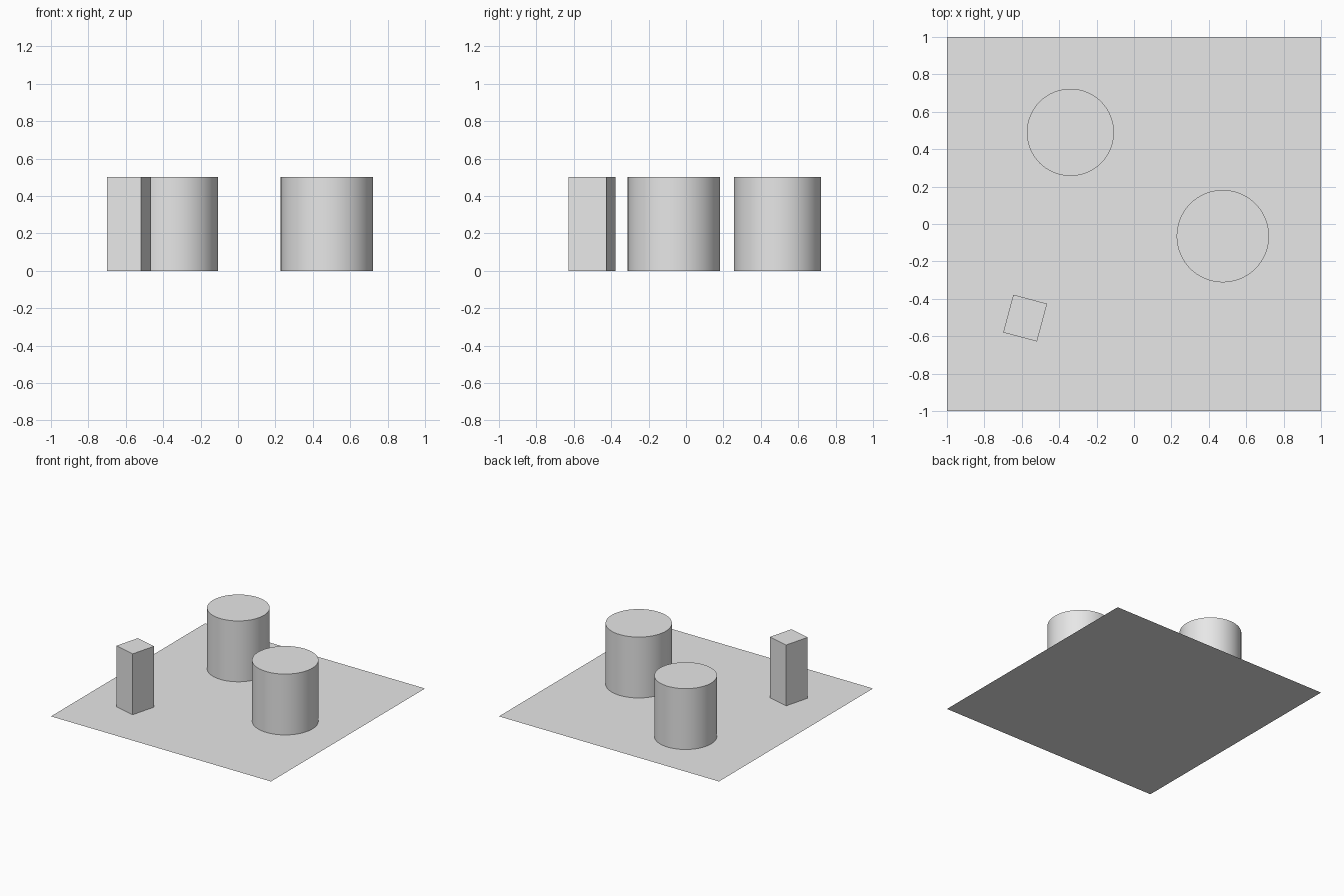
import bpy
import math

cube = bpy.data.objects.get("Cube")
if cube:
    bpy.data.objects.remove(cube, do_unlink=True)

HEIGHT = 0.5

# One plain grey for every part
grey = bpy.data.materials.new("light_grey")
grey.use_nodes = True
color = (0.8, 0.8, 0.8, 1)
grey.diffuse_color = color
grey.node_tree.nodes["Principled BSDF"].inputs["Base Color"].default_value = color


def finish(name):
    obj = bpy.context.object
    obj.name = name
    obj.data.materials.append(grey)
    return obj


def pillar(name, x, y, radius):
    bpy.ops.mesh.primitive_cylinder_add(vertices=64, radius=radius, depth=HEIGHT,
                                        location=(x, y, HEIGHT / 2))
    finish(name)
    bpy.ops.object.shade_smooth_by_angle(angle=math.radians(30))


# Flat square ground sheet
bpy.ops.mesh.primitive_plane_add(size=2)
finish("base_sheet")

# Two round pillars
pillar("back_pillar", -0.34, 0.49, 0.233)
pillar("left_pillar", 0.475, -0.065, 0.247)

# Turned square post
bpy.ops.mesh.primitive_cube_add(size=1, location=(-0.582, -0.503, HEIGHT / 2),
                                rotation=(0, 0, math.radians(-15)))
post = finish("square_post")
post.scale = (0.187, 0.209, HEIGHT)
